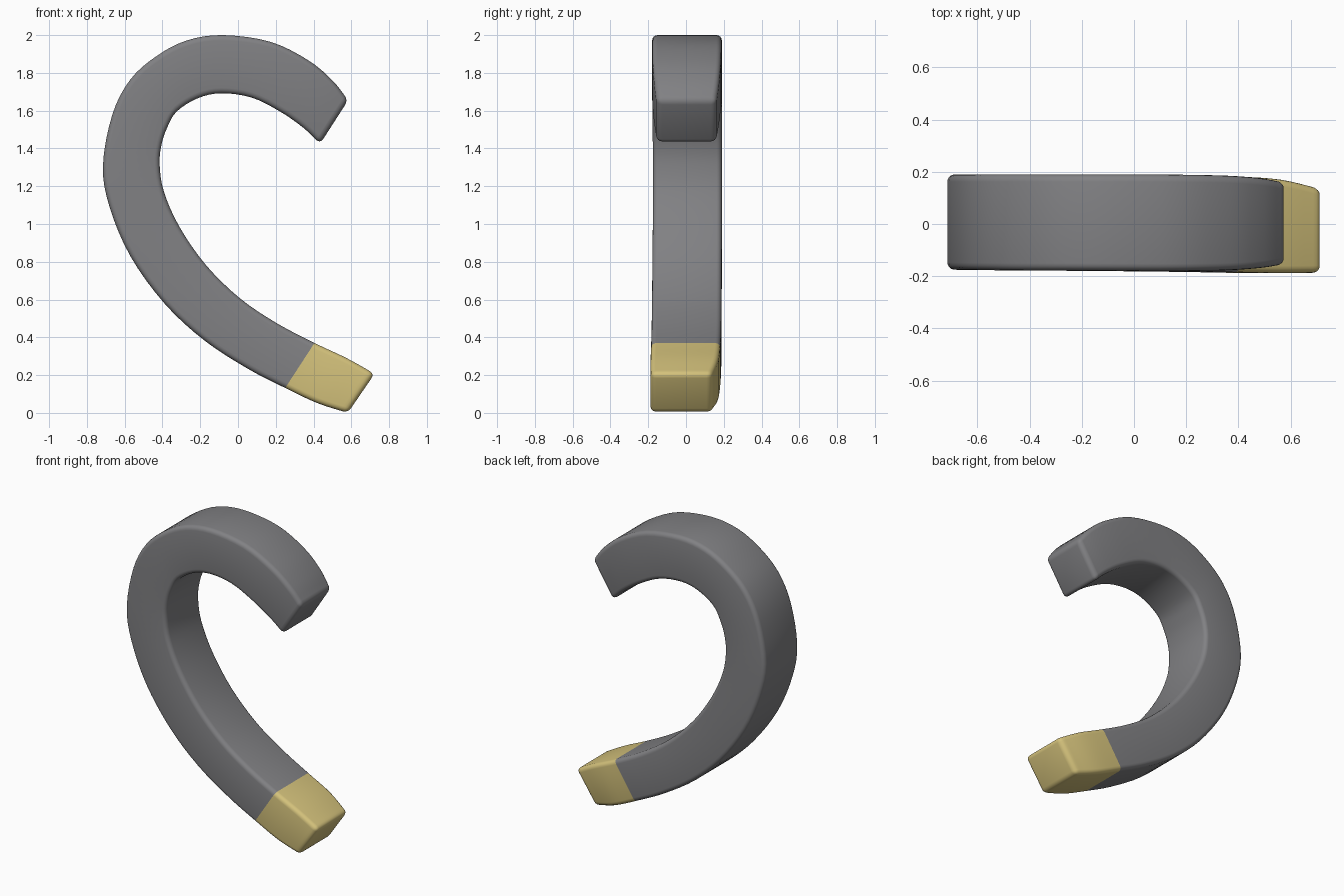
import bpy, bmesh, math
from mathutils import Vector

if "Cube" in bpy.data.objects:
    bpy.data.objects.remove(bpy.data.objects["Cube"])

STEPS = 4          # smooth rings between stations
TIP_START = 15     # station where the pale tip begins


def material(name, rgb):
    m = bpy.data.materials.new(name)
    m.diffuse_color = (*rgb, 1)
    m.use_nodes = True
    m.node_tree.nodes["Principled BSDF"].inputs["Base Color"].default_value = m.diffuse_color
    return m


# Stations along the hook: outer x, z, inner x, z, front y, back y
stations = [
    (0.583, 1.655, 0.435, 1.425, -0.155, 0.160),
    (0.500, 1.760, 0.345, 1.510, -0.168, 0.175),
    (0.370, 1.868, 0.220, 1.597, -0.177, 0.185),
    (0.170, 1.965, 0.070, 1.670, -0.180, 0.189),
    (-0.080, 2.000, -0.090, 1.692, -0.179, 0.190),
    (-0.270, 1.972, -0.215, 1.665, -0.178, 0.190),
    (-0.430, 1.890, -0.325, 1.595, -0.178, 0.190),
    (-0.570, 1.765, -0.375, 1.510, -0.177, 0.190),
    (-0.665, 1.580, -0.405, 1.420, -0.176, 0.190),
    (-0.715, 1.310, -0.415, 1.315, -0.175, 0.190),
    (-0.680, 1.090, -0.392, 1.170, -0.175, 0.190),
    (-0.570, 0.830, -0.310, 0.985, -0.176, 0.190),
    (-0.390, 0.580, -0.170, 0.783, -0.178, 0.189),
    (-0.180, 0.385, 0.010, 0.607, -0.180, 0.188),
    (0.050, 0.235, 0.205, 0.475, -0.182, 0.187),
    (0.250, 0.132, 0.405, 0.370, -0.185, 0.182),
    (0.420, 0.052, 0.575, 0.290, -0.188, 0.170),
    (0.581, 0.000, 0.723, 0.207, -0.187, 0.136),
]


def spline(i, t):
    """Catmull-Rom blend of all station values."""
    n = len(stations)
    p1, p2 = (Vector(stations[k]) for k in (i, i + 1))
    p0 = Vector(stations[i - 1]) if i > 0 else 2 * p1 - p2
    p3 = Vector(stations[i + 2]) if i + 2 < n else 2 * p2 - p1
    return 0.5 * (2 * p1 + (p2 - p0) * t + (2 * p0 - 5 * p1 + 4 * p2 - p3) * t * t
                  + (3 * p1 - p0 - 3 * p2 + p3) * t ** 3)


# Sweep a four-sided section through the stations
bm = bmesh.new()
rings = []
for i in range(len(stations) - 1):
    for s in range(STEPS + (i == len(stations) - 2)):
        ox, oz, ix, iz, y0, y1 = spline(i, s / STEPS)
        rings.append([bm.verts.new(c) for c in
                      ((ox, y0, oz), (ox, y1, oz), (ix, y1, iz), (ix, y0, iz))])
for k, (a, b) in enumerate(zip(rings, rings[1:])):
    for j in range(4):
        f = bm.faces.new((a[j], a[(j + 1) % 4], b[(j + 1) % 4], b[j]))
        f.material_index = int(k >= TIP_START * STEPS)
bm.faces.new(rings[0])
bm.faces.new(rings[-1]).material_index = 1
bmesh.ops.recalc_face_normals(bm, faces=bm.faces)

mesh = bpy.data.meshes.new("hook")
bm.to_mesh(mesh)
bm.free()
mesh.materials.append(material("grey", (0.22, 0.22, 0.23)))
mesh.materials.append(material("pale gold", (0.66, 0.54, 0.20)))
hook = bpy.data.objects.new("hook", mesh)
bpy.context.collection.objects.link(hook)

# Softly rounded edges
bevel = hook.modifiers.new("rounding", 'BEVEL')
bevel.width = 0.028
bevel.segments = 4
bevel.limit_method = 'ANGLE'
bevel.angle_limit = math.radians(40)
bpy.context.view_layer.objects.active = hook
hook.select_set(True)
bpy.ops.object.modifier_apply(modifier="rounding")
bpy.ops.object.shade_smooth_by_angle(angle=math.radians(40))
